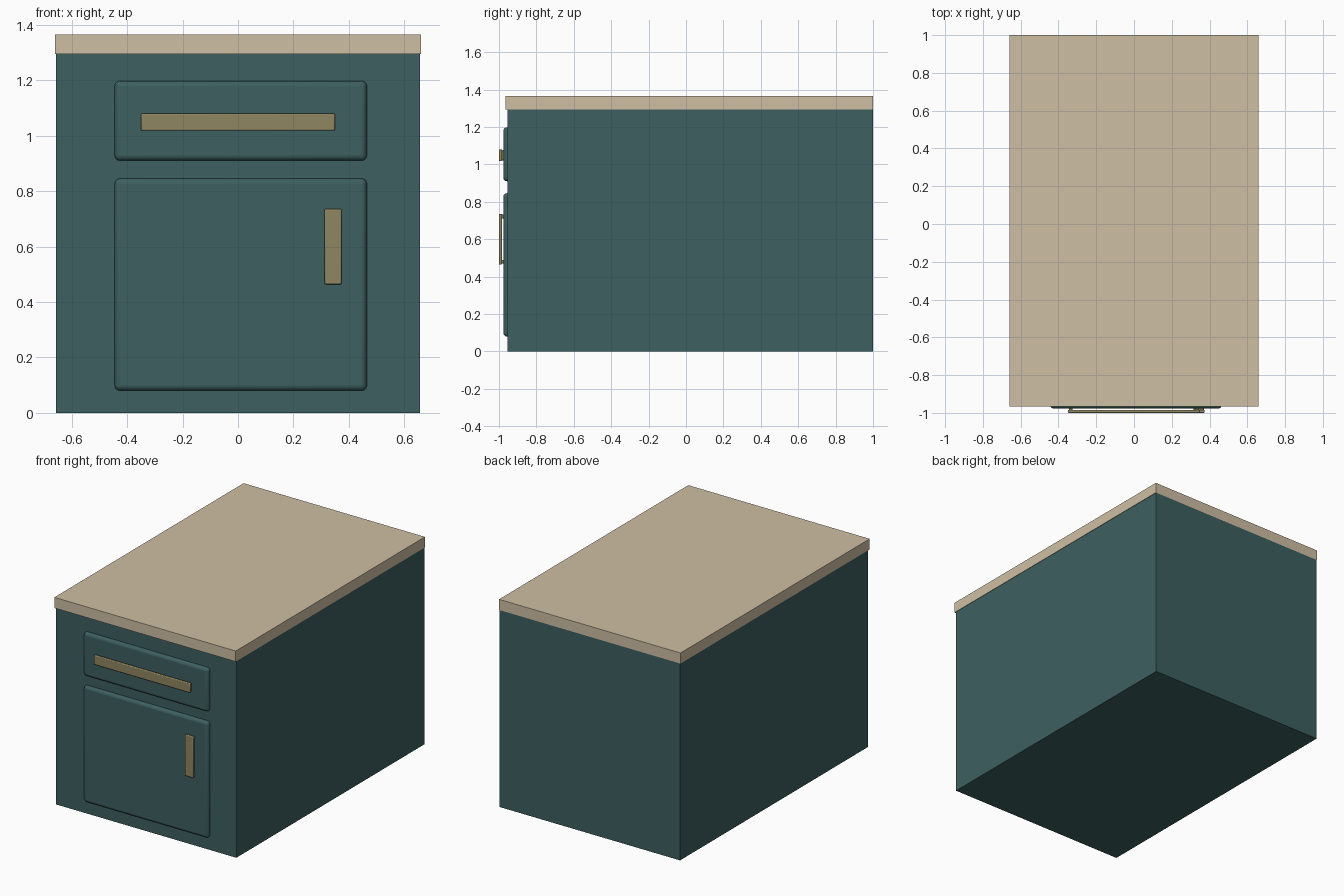
import bpy, bmesh

if "Cube" in bpy.data.objects:
    bpy.data.objects.remove(bpy.data.objects["Cube"])


def material(name, rgb):
    m = bpy.data.materials.new(name)
    m.diffuse_color = (*rgb, 1)
    m.use_nodes = True
    m.node_tree.nodes["Principled BSDF"].inputs["Base Color"].default_value = m.diffuse_color
    return m


teal = material("teal_paint", (0.047, 0.115, 0.115))
wood = material("pale_wood", (0.62, 0.52, 0.37))
brass = material("dull_brass", (0.28, 0.24, 0.12))


def add_box(bm, x, y, z):
    """Box spanning the given (min, max) ranges."""
    verts = bmesh.ops.create_cube(bm, size=1)["verts"]
    for v in verts:
        for i, (a, b) in enumerate((x, y, z)):
            v.co[i] = a if v.co[i] < 0 else b


def make(name, mat, boxes, bevel=0, segments=1):
    bm = bmesh.new()
    for b in boxes:
        add_box(bm, *b)
    mesh = bpy.data.meshes.new(name)
    bm.to_mesh(mesh)
    bm.free()
    mesh.materials.append(mat)
    ob = bpy.data.objects.new(name, mesh)
    bpy.context.collection.objects.link(ob)
    if bevel:
        mod = ob.modifiers.new("bevel", "BEVEL")
        mod.width, mod.segments = bevel, segments
        mod.limit_method = "ANGLE"
        bpy.ops.object.select_all(action="DESELECT")
        ob.select_set(True)
        bpy.context.view_layer.objects.active = ob
        bpy.ops.object.shade_smooth_by_angle(angle=0.6)
    return ob


# Carcass and worktop
make("cabinet_body", teal, [((-0.657, 0.657), (-0.955, 1.0), (0, 1.295))])
make("worktop", wood, [((-0.66, 0.66), (-0.966, 1.0), (1.295, 1.365))])

# Soft-edged drawer front and door
for name, z in (("drawer_front", (0.91, 1.198)), ("door", (0.08, 0.846))):
    make(name, teal, [((-0.445, 0.465), (-0.977, -0.933), z)], 0.02, 5)

# Bar handles standing on two end legs
bar, leg = (-1.0, -0.984), (-0.988, -0.97)
make("drawer_handle", brass,
     [((-0.35, 0.35), bar, (1.018, 1.081))]
     + [((x, x + 0.02), leg, (1.022, 1.077)) for x in (-0.345, 0.325)], 0.005, 2)
make("door_handle", brass,
     [((0.312, 0.374), bar, (0.464, 0.736))]
     + [((0.316, 0.37), leg, (z, z + 0.02)) for z in (0.469, 0.711)], 0.005, 2)
